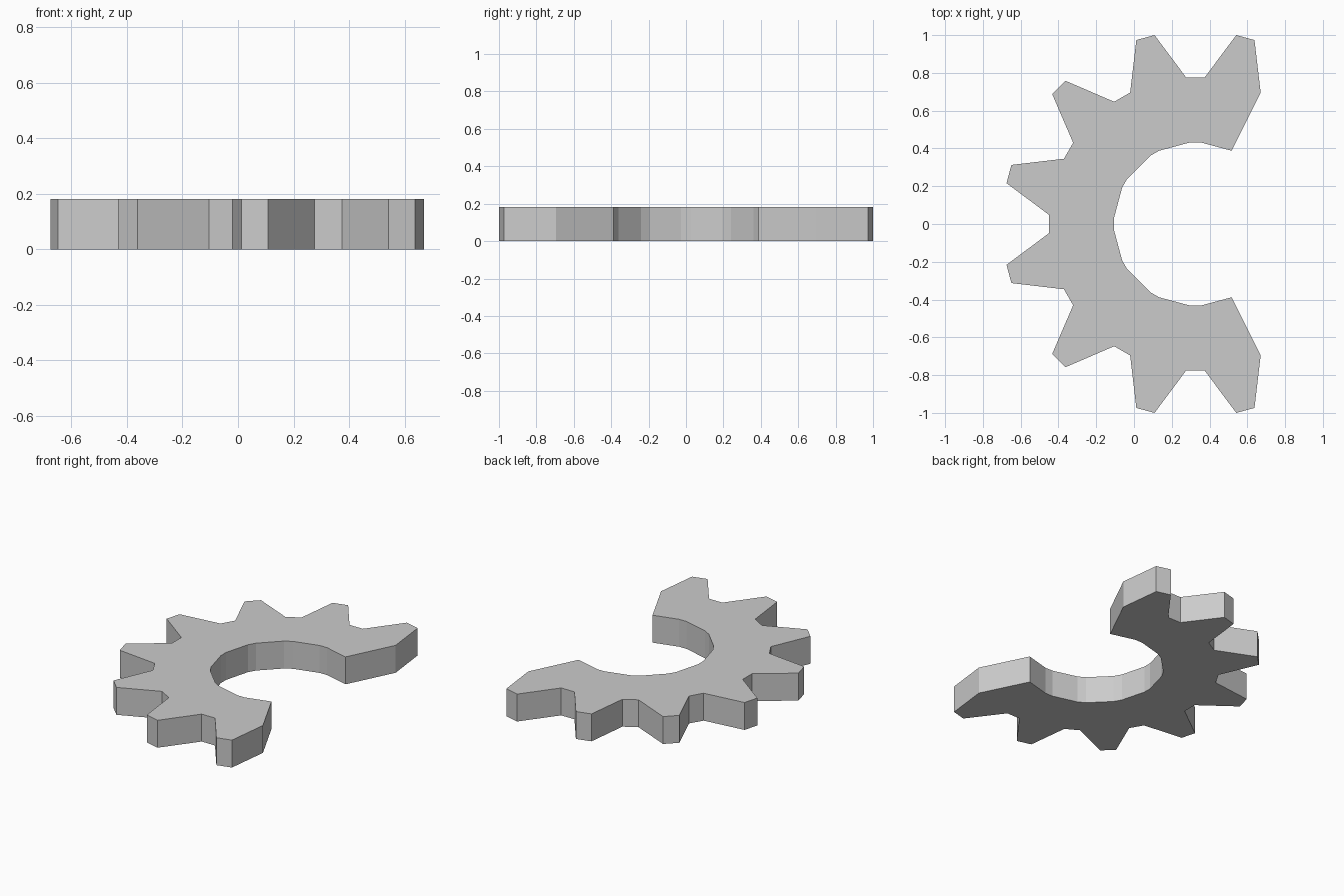
import bpy, bmesh, math

if "Cube" in bpy.data.objects:
    bpy.data.objects.remove(bpy.data.objects["Cube"])

CENTRE_X = 0.325          # gear axis, offset so the segment is centred on x = 0
R_TIP, R_ROOT, R_BORE = 1.023, 0.777, 0.433
TIP_HALF, ROOT_HALF = 2.8, 3.6   # half widths in degrees
THICKNESS = 0.182


def polar(radius, degrees):
    a = math.radians(degrees)
    return (CENTRE_X + radius * math.cos(a), radius * math.sin(a), 0)


# Outer edge: eight teeth, 30 degrees apart; inner edge follows the root angles
outer, inner = [], []
for i in range(8):
    mid = 75 + 30 * i
    start, end = mid - 15 + ROOT_HALF, mid + 15 - ROOT_HALF
    outer += [polar(R_ROOT, start), polar(R_TIP, mid - TIP_HALF),
              polar(R_TIP, mid + TIP_HALF), polar(R_ROOT, end)]
    inner += [polar(R_BORE, start), polar(R_BORE, end)]

# Extrude the outline into a flat-faced plate
bm = bmesh.new()
face = bm.faces.new([bm.verts.new(p) for p in outer + inner[::-1]])
result = bmesh.ops.extrude_face_region(bm, geom=[face])
top = [g for g in result["geom"] if isinstance(g, bmesh.types.BMVert)]
bmesh.ops.translate(bm, verts=top, vec=(0, 0, THICKNESS))
bmesh.ops.recalc_face_normals(bm, faces=bm.faces)
bmesh.ops.triangulate(bm, faces=[f for f in bm.faces if len(f.verts) > 4])

mesh = bpy.data.meshes.new("gear_segment")
bm.to_mesh(mesh)
bm.free()
bpy.context.collection.objects.link(bpy.data.objects.new("gear_segment", mesh))
